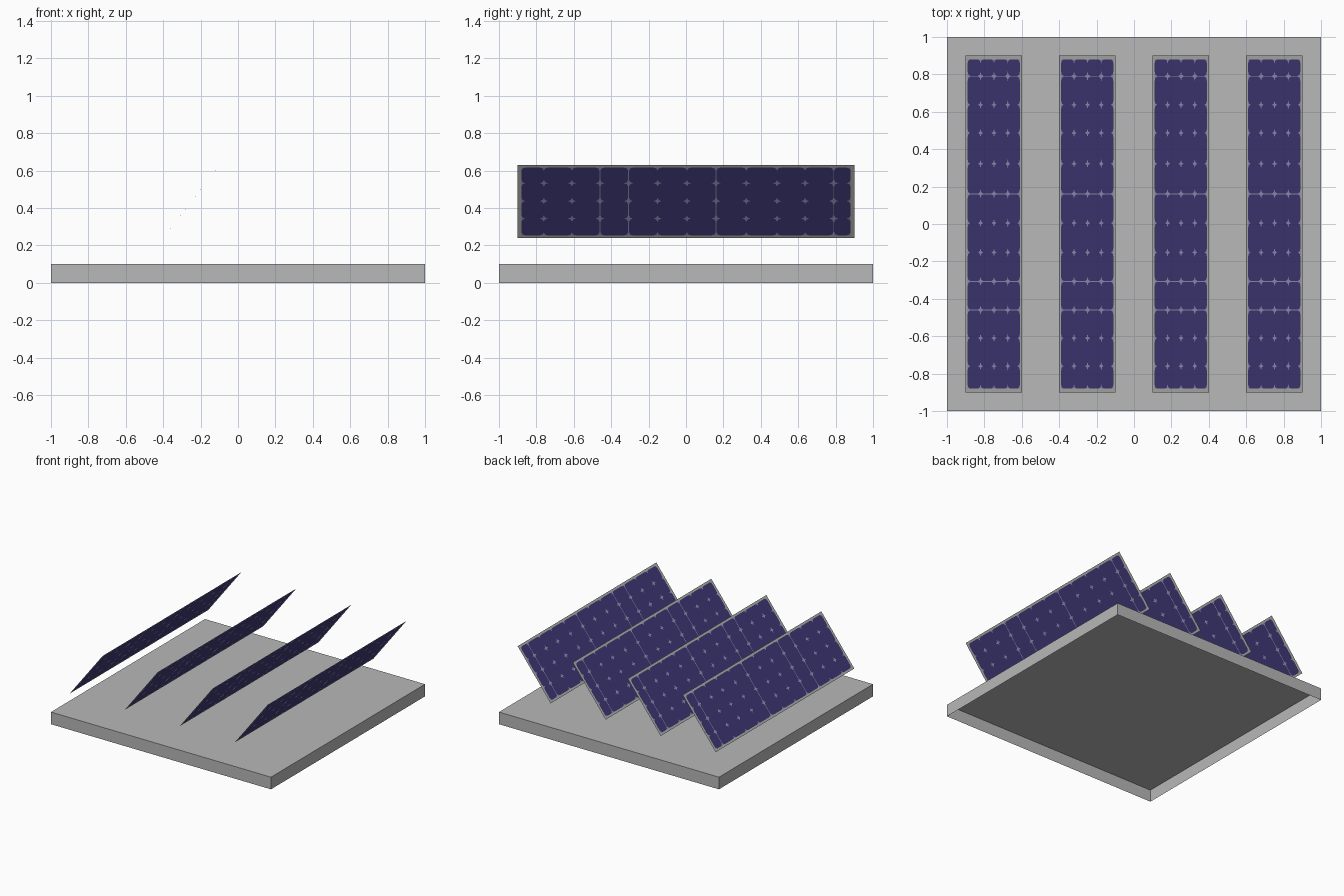
import bpy, bmesh, math
from mathutils import Vector

if "Cube" in bpy.data.objects:
    bpy.data.objects.remove(bpy.data.objects["Cube"])


def material(name, rgb):
    m = bpy.data.materials.new(name)
    m.diffuse_color = (*rgb, 1)
    m.use_nodes = True
    m.node_tree.nodes["Principled BSDF"].inputs["Base Color"].default_value = m.diffuse_color
    return m


GREY = material("roof grey", (0.48, 0.48, 0.48))
FRAME = material("frame grey", (0.47, 0.47, 0.45))
CELL = material("cell blue", (0.052, 0.042, 0.19))
GAP = material("cell gap lilac", (0.32, 0.30, 0.52))


def add_object(name, bm, mats):
    me = bpy.data.meshes.new(name)
    bm.to_mesh(me)
    bm.free()
    for m in mats:
        me.materials.append(m)
    ob = bpy.data.objects.new(name, me)
    bpy.context.collection.objects.link(ob)
    return ob


# Roof slab: a shallow box that is open underneath
bm = bmesh.new()
bmesh.ops.create_cube(bm, size=1)
for v in bm.verts:
    v.co = (v.co.x * 2, v.co.y * 2, 0.1 * (v.co.z + 0.5))
bottom = [f for f in bm.faces if f.normal.z < -0.5 or f.calc_center_median().z < 0.01]
bmesh.ops.delete(bm, geom=bottom, context='FACES')
add_object("roof_slab", bm, [GREY])

# Panel layout: s runs up the slope, t runs along y
RISE = Vector((0.30, 0, 0.39))
LENGTH = RISE.length
UP = RISE.normalized()
BORDER, CORNER = 0.017, 0.022
s_lines = [LENGTH * f for f in (0.265, 0.505, 0.75)]
t_lines = [-0.76, -0.61, -0.46, -0.307, -0.152, 0.005,
           0.161, 0.322, 0.487, 0.637, 0.79]
wide_lines = {-0.46, -0.307, 0.161, 0.79}   # rows with a visible gap


def spans(start, end, lines, wide=()):
    """Cell intervals and the gap intervals between them."""
    cells, gaps, a = [], [], start
    for l in lines:
        h = 0.0025 if l in wide else 0
        cells.append((a, l - h))
        if h:
            gaps.append((l - h, l + h))
        a = l + h
    cells.append((a, end))
    return cells, gaps


def build_panel(name, x):
    bm = bmesh.new()

    def face(points, mat):
        f = bm.faces.new([bm.verts.new(UP * s + Vector((0, t, 0))) for s, t in points])
        f.material_index = mat

    def rect(s0, s1, t0, t1, mat):
        face([(s0, t0), (s1, t0), (s1, t1), (s0, t1)], mat)

    # frame border
    s0, s1, t0, t1 = BORDER, LENGTH - BORDER, -0.88, 0.88
    rect(0, LENGTH, -0.9, t0, 0)
    rect(0, LENGTH, t1, 0.9, 0)
    rect(0, s0, t0, t1, 0)
    rect(s1, LENGTH, t0, t1, 0)

    # cells with rounded corners, and the small lilac corner pieces
    s_cells, _ = spans(s0, s1, s_lines)
    t_cells, t_gaps = spans(t0, t1, t_lines, wide_lines)
    r, m = CORNER, CORNER * 0.3
    for a, b in s_cells:
        for c, d in t_cells:
            outline = []
            for cs, ct, ds, dt in ((a, c, 1, 1), (b, c, -1, 1),
                                   (b, d, -1, -1), (a, d, 1, -1)):
                along_s = (cs + ds * r, ct)
                along_t = (cs, ct + dt * r)
                mid = (cs + ds * m, ct + dt * m)
                arc = [along_t, mid, along_s]
                if ds * dt < 0:
                    arc.reverse()
                outline += arc
                face([(cs, ct)] + arc[::-1], 2)
            face(outline, 1)
    for c, d in t_gaps:
        rect(s0, s1, c, d, 2)

    bmesh.ops.remove_doubles(bm, verts=bm.verts, dist=1e-5)
    ob = add_object(name, bm, [FRAME, CELL, GAP])
    ob.location = (x, 0, 0.24)


# Four tilted solar panels
for i, x in enumerate((-0.9, -0.4, 0.1, 0.6)):
    build_panel(f"solar_panel_{i + 1}", x)
